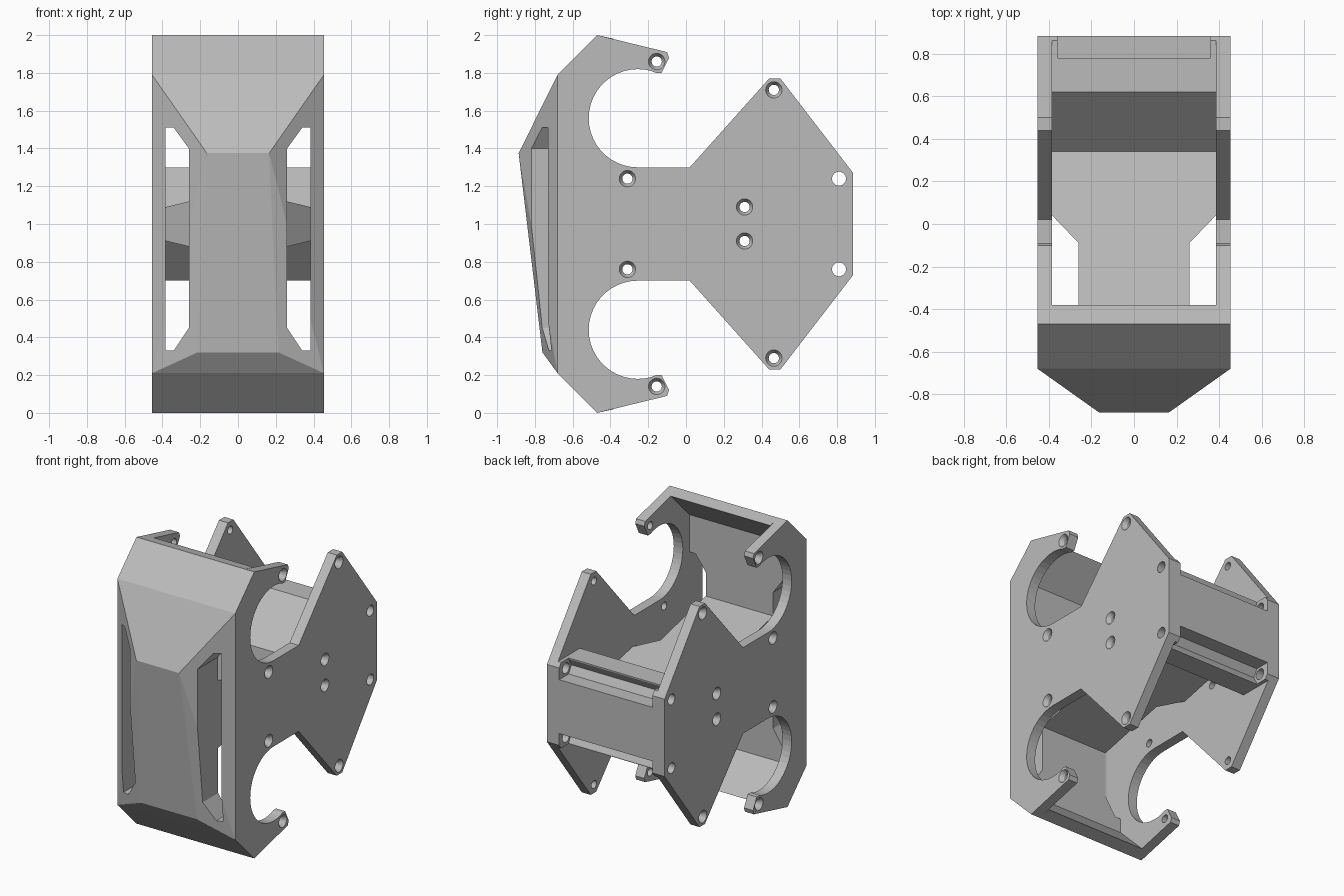
import bpy, bmesh, math
from mathutils import Matrix, Vector

cube = bpy.data.objects.get("Cube")
if cube:
    bpy.data.objects.remove(cube, do_unlink=True)

grey = bpy.data.materials.new("plain_grey")
grey.use_nodes = True
grey.diffuse_color = (0.5, 0.5, 0.5, 1)
grey.node_tree.nodes["Principled BSDF"].inputs["Base Color"].default_value = (0.5, 0.5, 0.5, 1)


def finish(name, bm):
    bmesh.ops.recalc_face_normals(bm, faces=bm.faces)
    mesh = bpy.data.meshes.new(name)
    bm.to_mesh(mesh)
    bm.free()
    mesh.materials.append(grey)
    obj = bpy.data.objects.new(name, mesh)
    bpy.context.collection.objects.link(obj)
    return obj


def prism(name, outline, low, high, axis="x"):
    """Extrude a 2D outline along one axis; the outline uses the other two in order."""
    place = {"x": lambda a, b: (low, a, b),
             "y": lambda a, b: (a, low, b),
             "z": lambda a, b: (a, b, low)}[axis]
    shift = Vector([(high - low) * (axis == k) for k in "xyz"])
    bm = bmesh.new()
    face = bm.faces.new([bm.verts.new(place(*p)) for p in outline])
    ext = bmesh.ops.extrude_face_region(bm, geom=[face])["geom"]
    bmesh.ops.translate(bm, vec=shift, verts=[v for v in ext if isinstance(v, bmesh.types.BMVert)])
    return finish(name, bm)


def cones(name, spots, x0, x1):
    """Round cutters along x; each spot is y, z, start radius, end radius."""
    bm = bmesh.new()
    for y, z, r0, r1 in spots:
        turn = Matrix.Translation(((x0 + x1) / 2, y, z)) @ Matrix.Rotation(math.pi / 2, 4, "Y")
        bmesh.ops.create_cone(bm, cap_ends=True, segments=28, radius1=r0, radius2=r1,
                              depth=x1 - x0, matrix=turn)
    return finish(name, bm)


def cut(obj, cutter):
    cutter.hide_render = True
    mod = obj.modifiers.new("cut", "BOOLEAN")
    mod.operation = "DIFFERENCE"
    mod.solver = "EXACT"
    mod.object = cutter
    bpy.ops.object.select_all(action="DESELECT")
    bpy.context.view_layer.objects.active = obj
    obj.select_set(True)
    bpy.ops.object.modifier_apply(modifier=mod.name)
    bpy.data.objects.remove(cutter, do_unlink=True)


def flip(points):
    """Reflect y, z points about mid height, keeping the outline order."""
    return [(y, 2 - z) for y, z in reversed(points)]


IN, OUT = 0.385, 0.455

# Side plate outline: hooked arm, round bite, waist, pointed rear
upper = [(-0.68, 1.79), (-0.47, 2.0), (-0.10, 1.91), (-0.09, 1.88), (-0.13, 1.80), (-0.16, 1.80)]
for i in range(25):
    a = math.radians(74 + i * 196 / 24)
    upper.append((-0.255 + 0.26 * math.cos(a), 1.56 + 0.26 * math.sin(a)))
upper += [(0.02, 1.30), (0.44, 1.77), (0.50, 1.77), (0.885, 1.27)]
outline = upper + flip(upper)

# Screw holes, with countersinks on all but the rear pair
half = [(-0.155, 1.86), (-0.31, 1.24), (0.31, 1.09), (0.465, 1.71)]
screws = half + flip(half)
rear = [(0.81, 1.24), (0.81, 0.76)]
drills = [(y, z, 0.027, 0.027) for y, z in screws] + [(y, z, 0.037, 0.037) for y, z in rear]

for name, s in (("left_side_plate", 1), ("right_side_plate", -1)):
    plate = prism(name, outline, s * IN, s * OUT)
    cut(plate, cones("drills", drills, -0.6, 0.6))
    wide, slim = 0.044, 0.026
    if s > 0:
        sinks = cones("sinks", [(y, z, slim, wide) for y, z in screws], 0.425, 0.456)
    else:
        sinks = cones("sinks", [(y, z, wide, slim) for y, z in screws], -0.456, -0.425)
    cut(plate, sinks)

# Faceted front shell
bm = bmesh.new()
for s in (-1, 1):
    for p in [(OUT, -0.68, 1.79), (OUT, -0.68, 0.21), (0.165, -0.886, 1.375), (0.215, -0.76, 0.32)]:
        bm.verts.new((s * p[0], p[1], p[2]))
bmesh.ops.convex_hull(bm, input=bm.verts)
bmesh.ops.dissolve_limit(bm, angle_limit=0.01, verts=bm.verts, edges=bm.edges)
shell = finish("front_shell", bm)

# Wall behind the shell with sloping roof and floor lips
lip = [(-0.68, 1.79), (-0.47, 2.0), (-0.38, 1.98), (-0.59, 1.77)]
wall = prism("inner_wall", lip + flip(lip), -IN, IN)

# Slots through the shell and wall
for s in (-1, 1):
    slot = [(IN, 1.51), (0.34, 1.51), (0.26, 1.40), (0.26, 0.45), (0.34, 0.33), (IN, 0.33)]
    slot = [(s * x, z) for x, z in slot]
    cut(shell, prism("slot", slot, -1.0, -0.5, "y"))
    edge = [(s * 0.5 if abs(x) == IN else x, z) for x, z in slot]
    cut(wall, prism("slot", edge, -1.0, -0.5, "y"))

# Pinched centre body joining the plates
top = [(-0.59, 1.235), (0.34, 1.02), (0.62, 1.30), (0.862, 1.30), (0.885, 1.27)]
body = prism("centre_body", top + flip(top), -IN, IN)
for s in (-1, 1):
    relief = [(0.26, -0.7), (0.26, -0.09), (IN, 0.04), (0.5, 0.04), (0.5, -0.7)]
    cut(body, prism("relief", [(s * x, y) for x, y in relief], 0.5, 1.5, "z"))

# Angled channels along the rear corners, with the bolt holes in their ends
channel = [(0.78, 1.292), (0.75, 1.24), (0.78, 1.188), (0.95, 1.188), (0.95, 1.35), (0.78, 1.35)]
for shape in (channel, flip(channel)):
    cut(body, prism("channel", shape, -0.36, 0.36))
cut(body, cones("drills", [(y, z, 0.037, 0.037) for y, z in rear], -0.6, 0.6))
